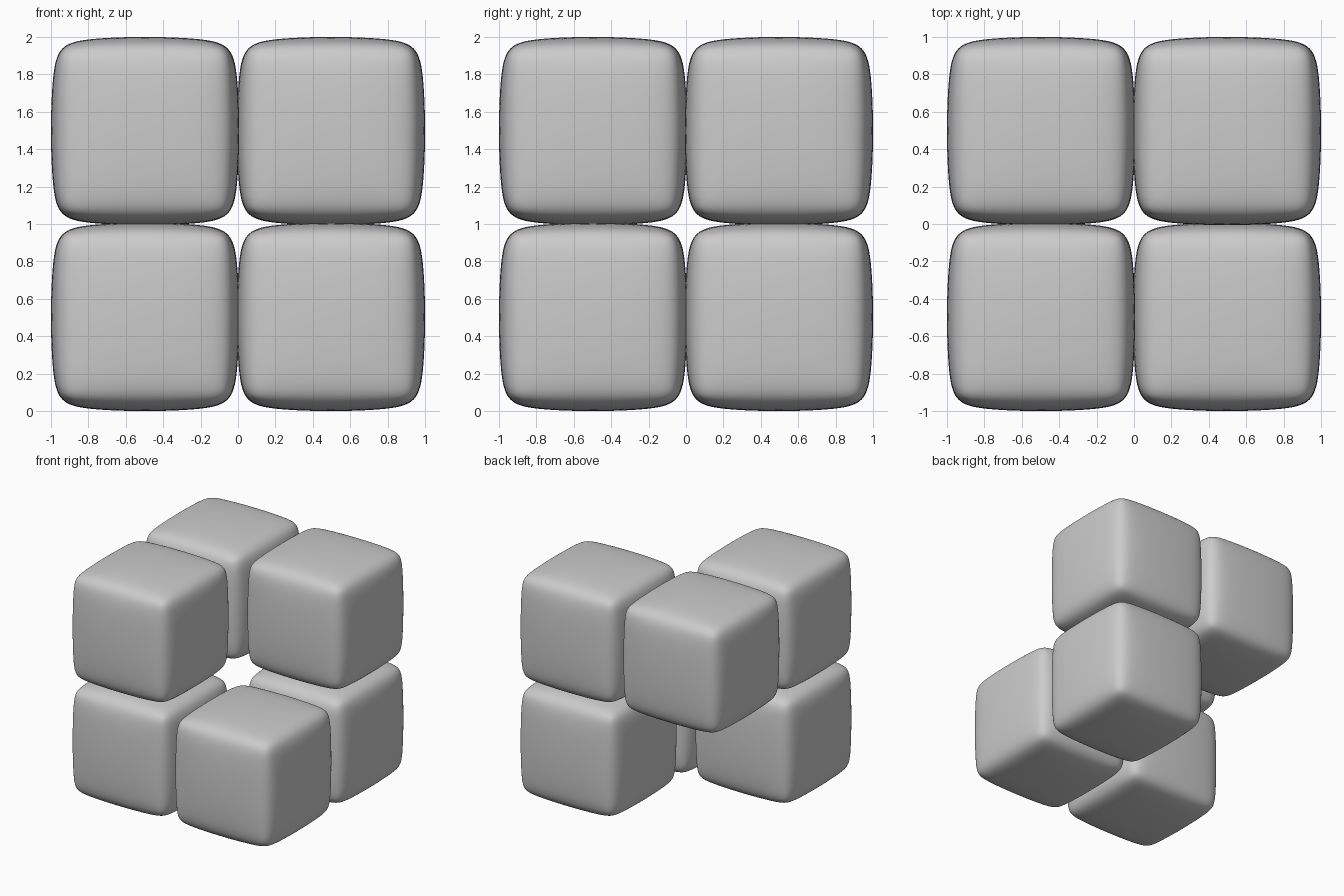
import bpy

if "Cube" in bpy.data.objects:
    bpy.data.objects.remove(bpy.data.objects["Cube"])

HALF = 0.503      # half size of one finished block
STEP = 0.497      # block centre offset from the middle

# Two opposite corners of the 2x2x2 stack are left empty
EMPTY = {(1, -1, 1), (-1, 1, -1)}


def pillow_mesh():
    # Bevelled cube rounded by subdivision, then sized exactly
    bpy.ops.mesh.primitive_cube_add(size=1)
    ob = bpy.context.object
    bev = ob.modifiers.new("bevel", 'BEVEL')
    bev.width = 0.1
    bev.segments = 1
    sub = ob.modifiers.new("round", 'SUBSURF')
    sub.levels = sub.render_levels = 4
    bpy.ops.object.modifier_apply(modifier=bev.name)
    bpy.ops.object.modifier_apply(modifier=sub.name)
    top = max(v.co.z for v in ob.data.vertices)
    for v in ob.data.vertices:
        v.co *= HALF / top
    bpy.ops.object.shade_smooth()
    mesh = ob.data
    bpy.data.objects.remove(ob)
    return mesh


mesh = pillow_mesh()
mesh.name = "rounded_block"

# Place the six blocks
for x in (-1, 1):
    for y in (-1, 1):
        for z in (-1, 1):
            if (x, y, z) in EMPTY:
                continue
            name = "_".join(("upper" if z > 0 else "lower",
                             "front" if y < 0 else "back",
                             "left" if x < 0 else "right", "block"))
            ob = bpy.data.objects.new(name, mesh)
            ob.location = (x * STEP, y * STEP, 1 + z * STEP)
            bpy.context.collection.objects.link(ob)
